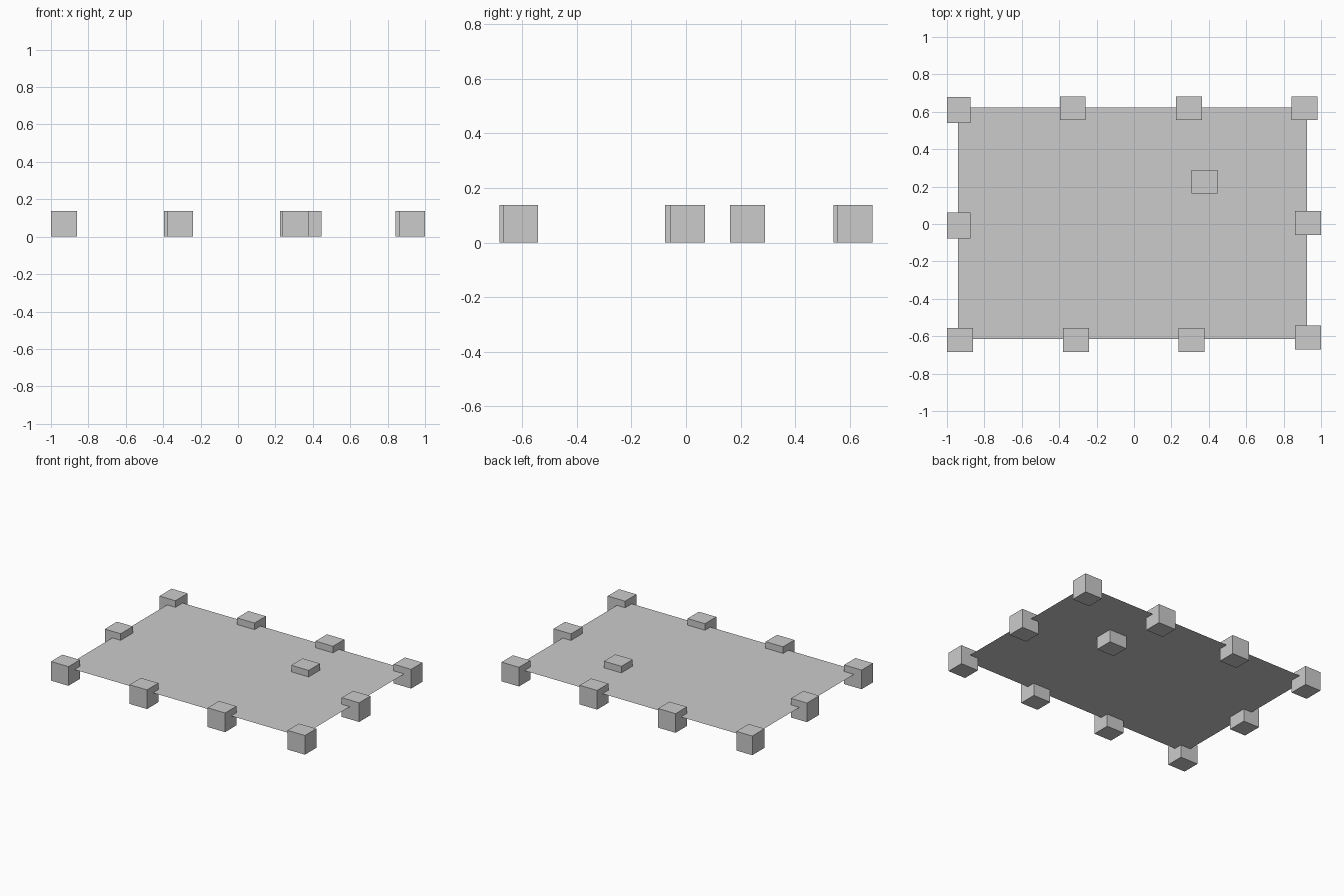
import bpy

if "Cube" in bpy.data.objects:
    bpy.data.objects.remove(bpy.data.objects["Cube"])

H = 0.137        # block height
FLOOR_Z = 0.09   # sheet height, part way up the blocks


def block(name, x, y, sx=0.138, sy=0.128):
    bpy.ops.mesh.primitive_cube_add(size=1, location=(x, y, H / 2))
    ob = bpy.context.object
    ob.name = name
    ob.scale = (sx, sy, H)


# Thin flat deck sheet
bpy.ops.mesh.primitive_plane_add(size=1, location=(-0.007, 0.003, FLOOR_Z))
deck = bpy.context.object
deck.name = "deck"
deck.scale = (1.866, 1.238, 1)

# Blocks along the front and back edges
for i, x in enumerate((-0.931, -0.310, 0.308)):
    block(f"front_block_{i + 1}", x, -0.620)
for i, x in enumerate((-0.327, 0.294, 0.912)):
    block(f"back_block_{i + 1}", x, 0.619)

# Blocks on the right edge
for i, y in enumerate((-0.606, 0.006)):
    block(f"right_block_{i + 1}", 0.930, y)

# Blocks on the left edge, turned a quarter
for i, y in enumerate((-0.008, 0.610)):
    block(f"left_block_{i + 1}", -0.937, y, 0.126, 0.138)

# Single inner block
block("inner_block", 0.377, 0.226)
